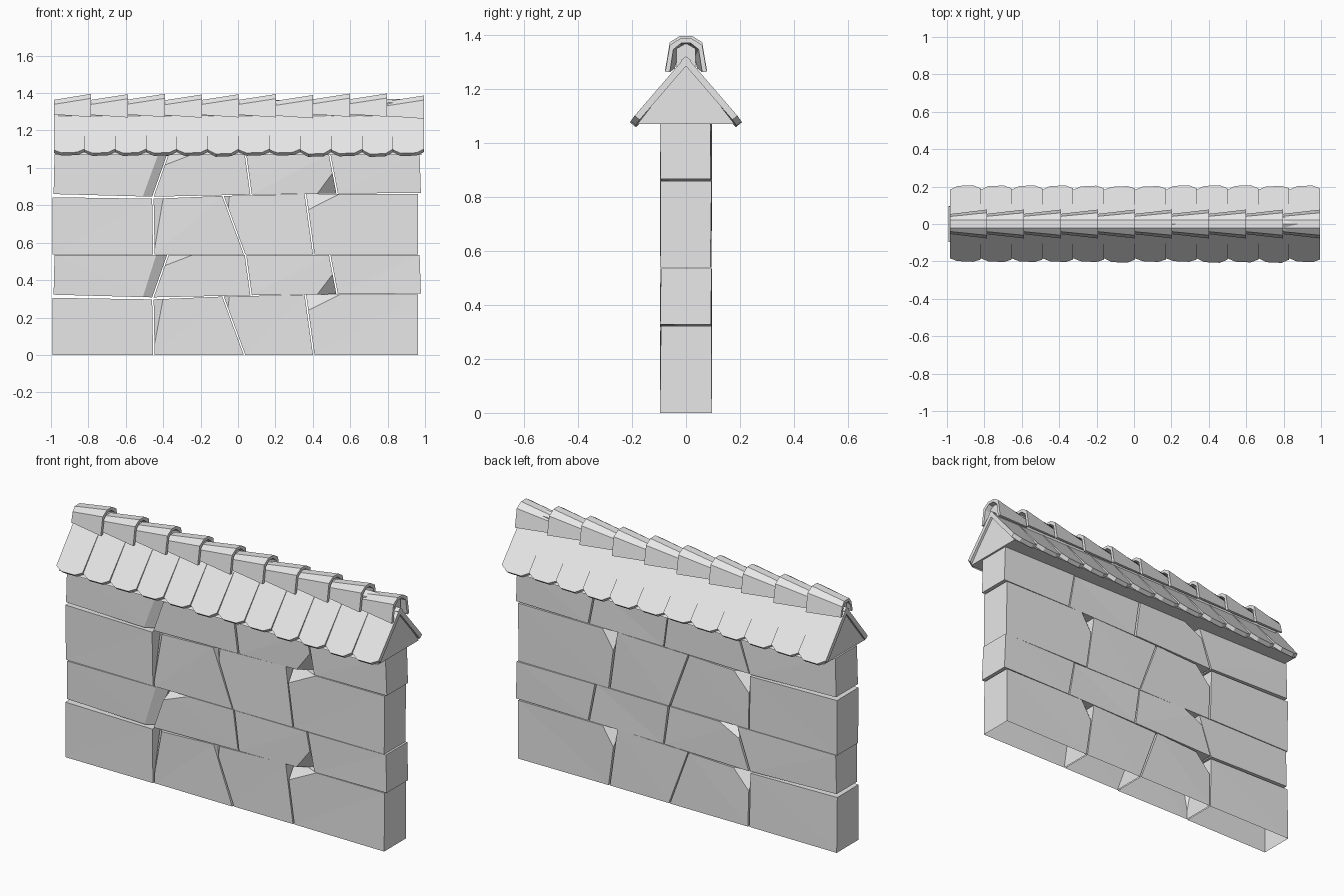
import bpy, bmesh, random
from mathutils import Vector

random.seed(4)
if "Cube" in bpy.data.objects:
    bpy.data.objects.remove(bpy.data.objects["Cube"], do_unlink=True)

stone = bpy.data.materials.new("stone_grey")
stone.use_nodes = True
stone.diffuse_color = (0.8, 0.8, 0.8, 1)
stone.node_tree.nodes["Principled BSDF"].inputs["Base Color"].default_value = (0.8, 0.8, 0.8, 1)


def finish(name, bm):
    """Turn a bmesh into a flat shaded grey object."""
    bmesh.ops.recalc_face_normals(bm, faces=bm.faces[:])
    mesh = bpy.data.meshes.new(name)
    bm.to_mesh(mesh)
    bm.free()
    mesh.materials.append(stone)
    obj = bpy.data.objects.new(name, mesh)
    bpy.context.collection.objects.link(obj)
    return obj


def loft(bm, loop_a, loop_b):
    """Close a solid between two matching outlines."""
    a = [bm.verts.new(p) for p in loop_a]
    b = [bm.verts.new(p) for p in loop_b]
    bm.faces.new(a)
    bm.faces.new(b[::-1])
    for i in range(len(a)):
        j = (i + 1) % len(a)
        bm.faces.new((a[j], a[i], b[i], b[j]))


def chip(bm, corner, sign, size):
    """Knock a corner off a block with a slanted cut."""
    normal = Vector([s / d for s, d in zip(sign, size)])
    point = corner - Vector((sign[0] * size[0], 0, 0))
    cut = bmesh.ops.bisect_plane(bm, geom=bm.verts[:] + bm.edges[:] + bm.faces[:],
                                 plane_co=point, plane_no=normal, clear_outer=True)
    edges = [e for e in cut["geom_cut"] if isinstance(e, bmesh.types.BMEdge)]
    bmesh.ops.edgeloop_fill(bm, edges=edges)


def block(name, low, high, chips):
    """Rough stone: low and high are the (x, z) end points of its lower and upper edge."""
    bm = bmesh.new()
    outline = (low[0], low[1], high[1], high[0])
    keys = ((-1, -1), (1, -1), (1, 1), (-1, 1))
    corners = {}
    for sy in (-1, 1):
        for (x, z), (sx, sz) in zip(outline, keys):
            y = sy * (0.097 - random.uniform(0, 0.007))
            corners[sx, sy, sz] = Vector((x - sx * 0.004, y, z))
    loft(bm, [corners[sx, -1, sz] for sx, sz in keys], [corners[sx, 1, sz] for sx, sz in keys])
    bmesh.ops.recalc_face_normals(bm, faces=bm.faces[:])
    bmesh.ops.triangulate(bm, faces=bm.faces[:])
    for sign, size in chips:
        chip(bm, corners[sign], sign, size)
    # The lowest stones are open underneath
    ground = [f for f in bm.faces if all(v.co.z < 0.001 for v in f.verts)]
    bmesh.ops.delete(bm, geom=ground, context="FACES_ONLY")
    finish(name, bm)


# Joints of the tall and the short course: x and z at each joint
tall_low = [(-0.995, 0), (-0.45, 0), (0.035, 0), (0.405, 0), (0.967, 0)]
tall_high = [(-0.995, 0.305), (-0.455, 0.297), (-0.08, 0.312), (0.36, 0.322), (0.967, 0.322)]
short_low = [(-0.99, 0.322), (-0.455, 0.308), (0.07, 0.319), (0.53, 0.325), (0.982, 0.328)]
short_high = [(-0.985, 0.535), (-0.375, 0.535), (0.04, 0.535), (0.49, 0.535), (0.975, 0.535)]

# Chipped corners by stone number
tall_chips = {
    1: [((-1, -1, 1), (0.05, 0.06, 0.28)), ((-1, 1, 1), (0.09, 0.06, 0.1))],
    2: [((-1, -1, 1), (0.03, 0.03, 0.26))],
    3: [((-1, -1, 1), (0.18, 0.08, 0.09)), ((-1, 1, 1), (0.08, 0.06, 0.13))],
}
short_chips = {
    0: [((1, -1, -1), (0.05, 0.03, 0.15))],
    1: [((-1, -1, 1), (0.13, 0.06, 0.05)), ((-1, 1, 1), (0.1, 0.06, 0.05))],
    2: [((1, -1, -1), (0.1, 0.07, 0.13))],
}

# Wall: the two courses, laid twice
for level, base in enumerate((0, 0.538)):
    for course, low, high, chips in (("tall", tall_low, tall_high, tall_chips),
                                     ("short", short_low, short_high, short_chips)):
        low = [(x, z + base) for x, z in low]
        high = [(x, z + base) for x, z in high]
        for i in range(4):
            block(f"{course}_stone_{level}_{i}", low[i:i + 2], high[i:i + 2], chips.get(i, []))

# Solid gable under the tiles
bm = bmesh.new()
gable = [(-0.18, 1.07), (0.18, 1.07), (0, 1.3)]
loft(bm, [(-0.972, y, z) for y, z in gable], [(0.982, y, z) for y, z in gable])
finish("roof_gable", bm)

# Roof tiles with clipped lower corners
pitch = 1.98 / 12
for side, label in ((-1, "front"), (1, "back")):
    normal = Vector((0, side * 0.77, 0.64))
    for i in range(12):
        half = pitch / 2
        centre = -0.985 + pitch * (i + 0.5)
        drop = random.uniform(-0.015, 0.015)
        shape = [(-half, 0), (half, 0), (half, 0.92), (half * 0.5, 1 + drop),
                 (-half * 0.5, 1 + drop), (-half, 0.92)]
        top = [Vector((centre + x, side * 0.203 * t, 1.322 - 0.243 * t))
               + normal * (0.005 * t * x / half) for x, t in shape]
        bm = bmesh.new()
        loft(bm, top, [p - normal * 0.024 for p in top])
        finish(f"{label}_tile_{i}", bm)

# Ridge core, seen inside the last cap
bm = bmesh.new()
core = [(-0.035, 1.27), (0.035, 1.27), (0.035, 1.35), (0, 1.37), (-0.035, 1.35)]
loft(bm, [(-0.96, y, z - 0.02) for y, z in core], [(0.97, y, z) for y, z in core])
finish("ridge_core", bm)


def cap_profile(x, foot, shoulder, bottom, top):
    """Arched outline: outer skin, then the inner skin back again."""
    outer = [(-foot, bottom), (-shoulder, top - 0.024), (-0.022, top), (0.022, top),
             (shoulder, top - 0.024), (foot, bottom)]
    inner = [(y * 0.78, z if z == bottom else z - 0.016) for y, z in reversed(outer)]
    return [(x, y, z) for y, z in outer + inner]


# Ridge caps, each flaring over the next one
step = 1.98 / 10
for i in range(10):
    x = -0.985 + step * i
    lift = random.uniform(-0.006, 0.006)
    bm = bmesh.new()
    loft(bm, cap_profile(x - 0.01 * (i > 0), 0.053, 0.04, 1.282 + lift, 1.36 + lift),
         cap_profile(x + step, 0.077, 0.06, 1.268 + lift, 1.392 + lift))
    finish(f"ridge_cap_{i}", bm)
